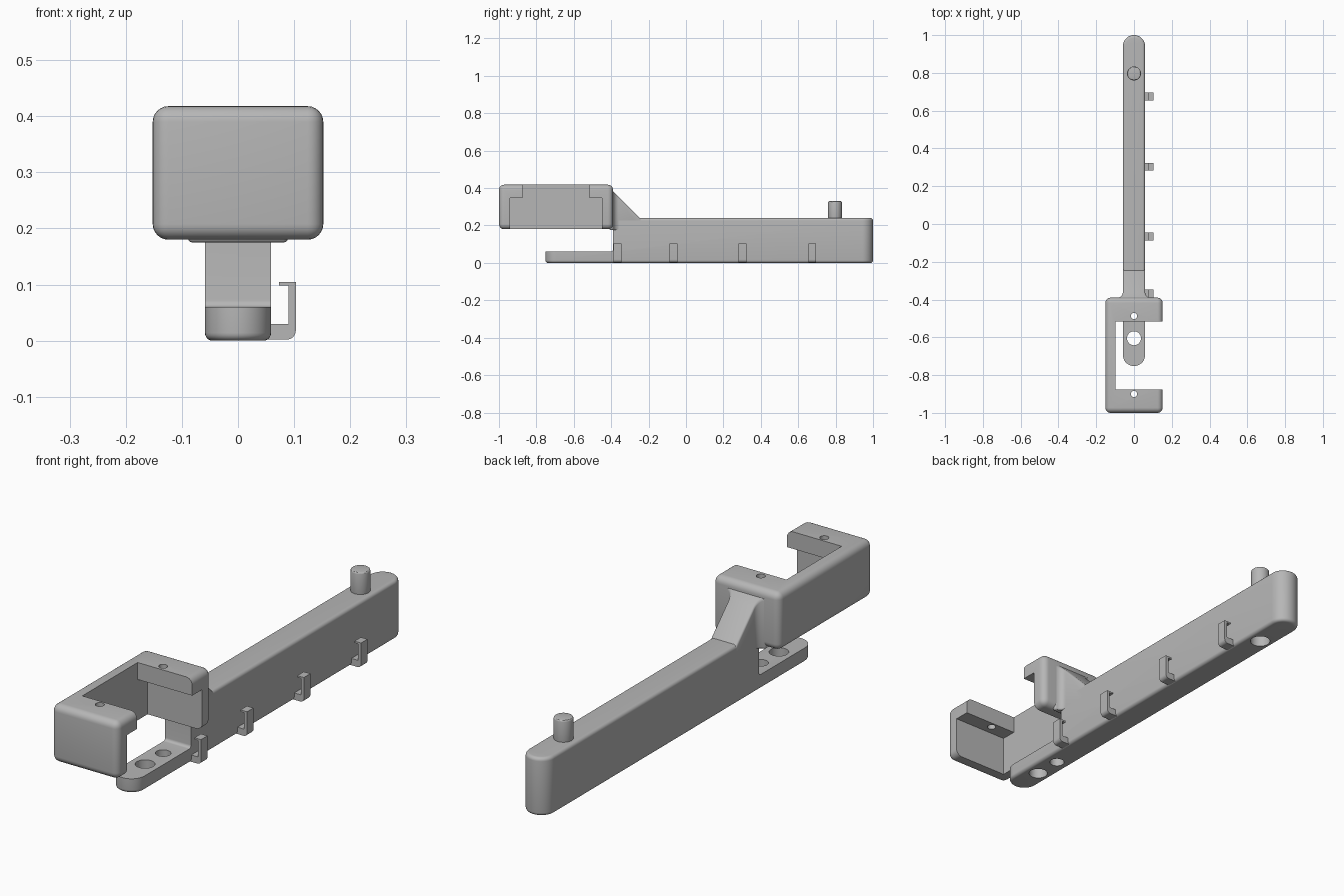
import bpy
import bmesh
from math import sin, cos, pi, radians

default = bpy.data.objects.get("Cube")
if default:
    bpy.data.objects.remove(default, do_unlink=True)

GREY = (0.47, 0.47, 0.47, 1.0)
grey = bpy.data.materials.new("plain grey")
grey.use_nodes = True
grey.diffuse_color = GREY
grey.node_tree.nodes["Principled BSDF"].inputs["Base Color"].default_value = GREY


def prism(name, outline, axis, lo, hi):
    """Extrude a 2D outline along one axis, from lo to hi."""
    place = {"x": lambda a, b: (lo, a, b),
             "y": lambda a, b: (a, lo, b),
             "z": lambda a, b: (a, b, lo)}[axis]
    bm = bmesh.new()
    face = bm.faces.new([bm.verts.new(place(a, b)) for a, b in outline])
    grown = bmesh.ops.extrude_face_region(bm, geom=[face])
    shift = [hi - lo if k == axis else 0 for k in "xyz"]
    top = [v for v in grown["geom"] if isinstance(v, bmesh.types.BMVert)]
    bmesh.ops.translate(bm, verts=top, vec=shift)
    bmesh.ops.recalc_face_normals(bm, faces=bm.faces[:])
    mesh = bpy.data.meshes.new(name)
    bm.to_mesh(mesh)
    bm.free()
    obj = bpy.data.objects.new(name, mesh)
    bpy.context.collection.objects.link(obj)
    return obj


def box(name, x, y, z):
    return prism(name, [(x[0], y[0]), (x[1], y[0]), (x[1], y[1]), (x[0], y[1])], "z", *z)


def arc(cx, cy, r, start, end, steps):
    angles = [radians(start + (end - start) * i / steps) for i in range(steps + 1)]
    return [(cx + r * cos(a), cy + r * sin(a)) for a in angles]


def rod(name, y, r, lo, hi):
    return prism(name, arc(0, y, r, 0, 352.5, 47), "z", lo, hi)


def activate(obj):
    bpy.ops.object.select_all(action="DESELECT")
    obj.select_set(True)
    bpy.context.view_layer.objects.active = obj


def bevel(obj, width, segments=5):
    mod = obj.modifiers.new("round", "BEVEL")
    mod.width, mod.segments = width, segments
    mod.limit_method, mod.angle_limit = "ANGLE", radians(35)
    mod.use_clamp_overlap = False
    activate(obj)
    bpy.ops.object.modifier_apply(modifier=mod.name)


def combine(obj, tool, operation="DIFFERENCE"):
    tool.hide_render = True
    mod = obj.modifiers.new("cut", "BOOLEAN")
    mod.object, mod.operation, mod.solver = tool, operation, "EXACT"
    activate(obj)
    bpy.ops.object.modifier_apply(modifier=mod.name)
    bpy.data.objects.remove(tool, do_unlink=True)


def finish(obj):
    obj.data.materials.clear()
    obj.data.materials.append(grey)
    activate(obj)
    bpy.ops.object.shade_smooth_by_angle(angle=radians(30))


HALF = 0.059      # half width of the arm
BACK = -0.39      # rear face of the clamp
PIN_Y = 0.797

# Arm: long round-ended bar, cut down to a thin tongue at the front
plan = arc(0, 1 - HALF, HALF, 0, 180, 20) + arc(0, -0.752 + HALF, HALF, 180, 360, 20)
arm = prism("arm", plan, "z", 0, 0.24)
bevel(arm, 0.014)
step = box("step_cutter", (-0.3, 0.3), (-1.2, BACK), (0.06, 0.5))
bevel(step, 0.012)
combine(arm, step)
for y, r, depth in ((-0.605, 0.037, 0.2), (-0.487, 0.029, 0.2), (PIN_Y, 0.04, 0.1)):
    combine(arm, rod("hole_cutter", y, r, -0.1, depth))
finish(arm)

# Ramp: sloped web that flares out where it meets the clamp
flare = 0.03
right = arc(HALF + flare, BACK + flare, flare, 270, 180, 8)
half = [(HALF + flare, BACK - 0.02)] + right + [(HALF, -0.235)]
ramp = prism("ramp", half + [(-x, y) for x, y in reversed(half)], "z", 0.1, 0.5)
slope = prism("slope_cutter", [(-0.45, 0.175), (-0.23, 0.175), (-0.23, 0.223),
                               (-0.395, 0.388), (-0.45, 0.388)], "x", -0.2, 0.2)
combine(ramp, slope, "INTERSECT")
bevel(ramp, 0.008, 3)
finish(ramp)

# Clamp: rounded block, hollowed to a C shape with a lip over each end
clamp = box("clamp", (-0.152, 0.152), (-1, BACK), (0.18, 0.418))
bevel(clamp, 0.028, 6)
combine(clamp, box("pocket_cutter", (-0.097, 0.3), (-0.94, -0.45), (0.1, 0.348)))
combine(clamp, box("opening_cutter", (-0.097, 0.3), (-0.875, -0.515), (0.2, 0.5)))
for y in (-0.9, -0.487):
    combine(clamp, rod("screw_cutter", y, 0.017, 0.3, 0.5))
finish(clamp)

# Pin on the rear of the arm
pin = rod("pin", PIN_Y, 0.037, 0.22, 0.33)
bevel(pin, 0.007, 3)
finish(pin)

# Cable hooks along the left side
hook_outline = ([(0.05, 0.03), (0.09, 0.03), (0.09, 0.098), (0.073, 0.098),
                 (0.073, 0.105), (0.103, 0.105)]
                + arc(0.087, 0.018, 0.016, 0, -90, 6) + [(0.05, 0.002)])
for number, y in enumerate((-0.367, -0.067, 0.303, 0.675), 1):
    finish(prism(f"cable_hook_{number}", hook_outline, "y", y - 0.021, y + 0.021))
